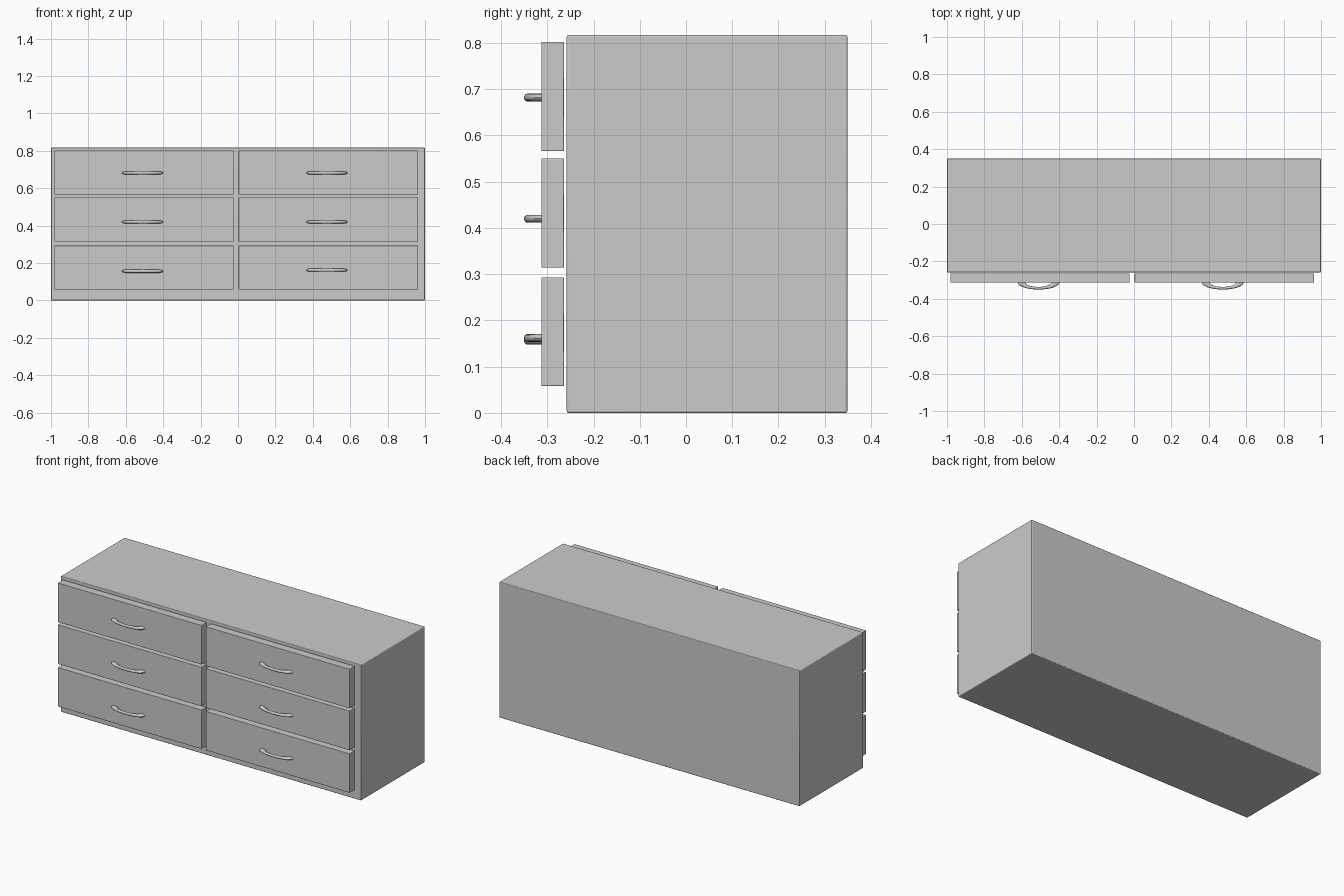
import bpy, bmesh
from mathutils import Vector, Matrix

if "Cube" in bpy.data.objects:
    bpy.data.objects.remove(bpy.data.objects["Cube"])


def finish(obj, angle=0.6):
    bpy.ops.object.select_all(action='DESELECT')
    obj.select_set(True)
    bpy.context.view_layer.objects.active = obj
    bpy.ops.object.shade_smooth_by_angle(angle=angle)


def box(name, lo, hi, bevel):
    lo, hi = Vector(lo), Vector(hi)
    bm = bmesh.new()
    bmesh.ops.create_cube(bm, size=1)
    bmesh.ops.scale(bm, vec=hi - lo, verts=bm.verts)
    bmesh.ops.translate(bm, vec=(lo + hi) / 2, verts=bm.verts)
    mesh = bpy.data.meshes.new(name)
    bm.to_mesh(mesh)
    bm.free()
    obj = bpy.data.objects.new(name, mesh)
    bpy.context.collection.objects.link(obj)
    mod = obj.modifiers.new("soft_edges", 'BEVEL')
    mod.width = bevel
    mod.segments = 3
    finish(obj)
    return obj


def handle(name, x, z):
    # Flattened ring, cut in half where it enters the drawer front
    bpy.ops.mesh.primitive_torus_add(major_segments=48, minor_segments=16,
                                     major_radius=0.09, minor_radius=0.021)
    obj = bpy.context.object
    obj.name = name
    bm = bmesh.new()
    bm.from_mesh(obj.data)
    cut = bmesh.ops.bisect_plane(bm, geom=bm.verts[:] + bm.edges[:] + bm.faces[:],
                                 plane_co=(0, 0.005, 0), plane_no=(0, 1, 0),
                                 clear_outer=True)
    bmesh.ops.holes_fill(bm, edges=[e for e in bm.edges if e.is_boundary])
    bm.transform(Matrix.Diagonal((1, 0.335, 0.4, 1)))
    bm.to_mesh(obj.data)
    bm.free()
    obj.location = (x, FRONT, z)
    finish(obj)


FRONT = -0.313

# Cabinet body
box("cabinet_body", (-1, -0.258, 0), (1, 0.349, 0.817), 0.004)

# Drawer fronts with handles: two columns, three rows
columns = [("left", -0.981, -0.024, -0.51), ("right", 0.004, 0.962, 0.475)]
rows = [("bottom", 0.058, 0.293, 0.159),
        ("middle", 0.314, 0.550, 0.420),
        ("top", 0.566, 0.802, 0.682)]
for side, x0, x1, hx in columns:
    for row, z0, z1, hz in rows:
        box(f"{row}_{side}_drawer", (x0, FRONT, z0), (x1, -0.264, z1), 0.002)
        # The bottom pair of handles sits slightly uneven
        shift = (-0.003 if side == "left" else 0.003) if row == "bottom" else 0
        handle(f"{row}_{side}_handle", hx, hz + shift)
